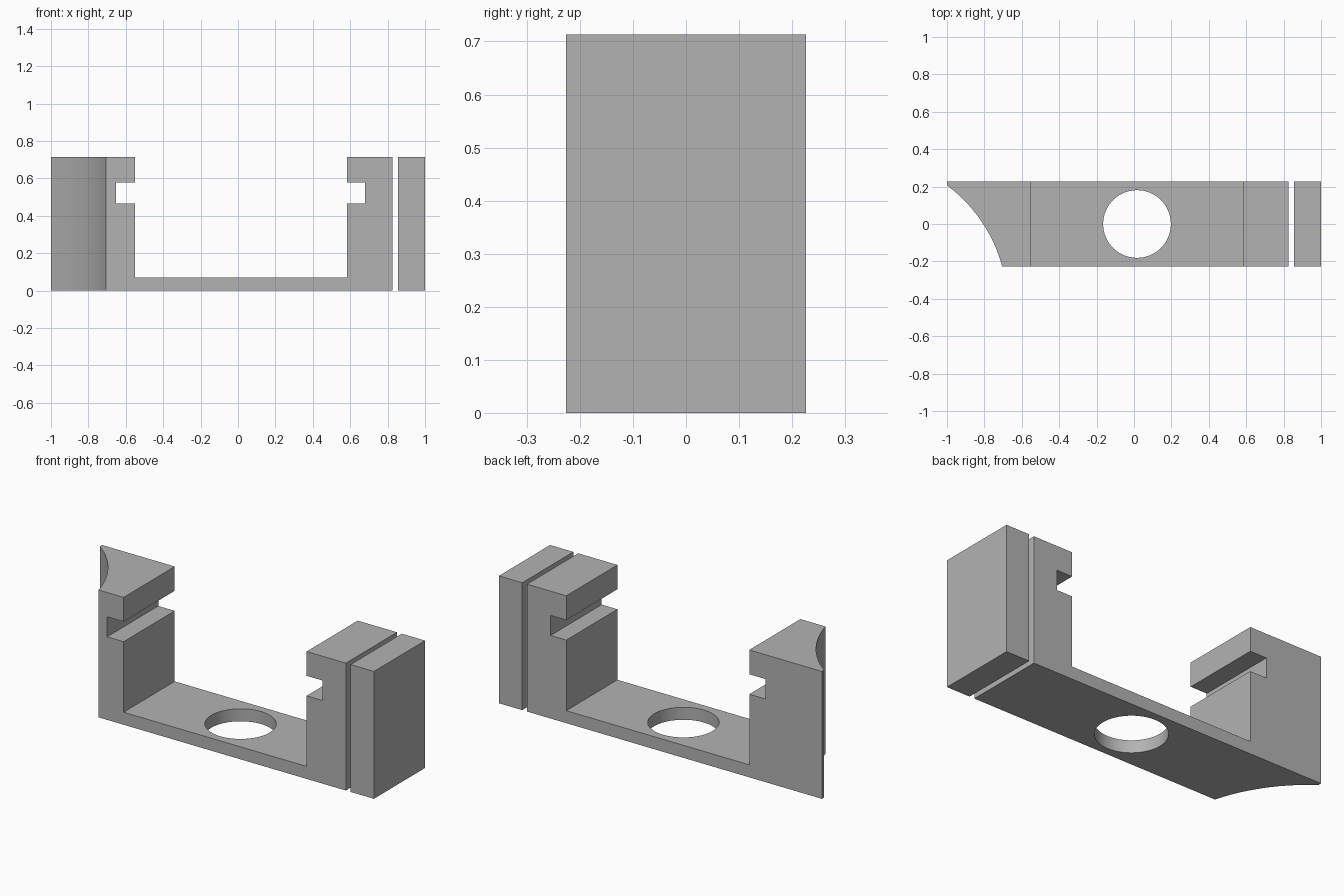
import bpy
import bmesh
import math

cube = bpy.data.objects.get("Cube")
if cube:
    bpy.data.objects.remove(cube, do_unlink=True)

HALF_DEPTH, HEIGHT, FLOOR = 0.226, 0.713, 0.07
NOTCH_LOW, NOTCH_HIGH = 0.465, 0.577

grey = bpy.data.materials.new("plain grey")
grey.use_nodes = True
colour = (0.45, 0.45, 0.45, 1)
grey.diffuse_color = colour
grey.node_tree.nodes["Principled BSDF"].inputs["Base Color"].default_value = colour


def extrude_profile(name, points, offset):
    """Make a solid by sweeping a closed outline of 3D points along offset."""
    bm = bmesh.new()
    face = bm.faces.new([bm.verts.new(p) for p in points])
    swept = bmesh.ops.extrude_face_region(bm, geom=[face])["geom"]
    verts = [v for v in swept if isinstance(v, bmesh.types.BMVert)]
    bmesh.ops.translate(bm, verts=verts, vec=offset)
    bmesh.ops.recalc_face_normals(bm, faces=bm.faces)
    mesh = bpy.data.meshes.new(name)
    bm.to_mesh(mesh)
    bm.free()
    mesh.materials.append(grey)
    obj = bpy.data.objects.new(name, mesh)
    bpy.context.collection.objects.link(obj)
    return obj


def cut_cylinder(target, name, x, y, radius, sides):
    """Bore a vertical cylinder out of the target."""
    ring = [(x + radius * math.cos(2 * math.pi * i / sides),
             y + radius * math.sin(2 * math.pi * i / sides), -0.2)
            for i in range(sides)]
    cutter = extrude_profile(name, ring, (0, 0, HEIGHT + 0.4))
    cutter.hide_render = True
    cutter.hide_set(True)
    cutter.display_type = 'WIRE'
    mod = target.modifiers.new(name, 'BOOLEAN')
    mod.operation = 'DIFFERENCE'
    mod.solver = 'EXACT'
    mod.object = cutter
    bpy.context.view_layer.objects.active = target
    bpy.ops.object.modifier_apply(modifier=mod.name)
    bpy.data.objects.remove(cutter, do_unlink=True)


def jaw(inner, notch, outer):
    """Outline of one upright, from the floor up and over to the outer foot."""
    return [(inner, FLOOR), (inner, NOTCH_LOW), (notch, NOTCH_LOW),
            (notch, NOTCH_HIGH), (inner, NOTCH_HIGH), (inner, HEIGHT),
            (outer, HEIGHT), (outer, 0)]


# U-shaped bracket with a notch inside each upright
outline = jaw(0.583, 0.68, 0.826) + jaw(-0.55, -0.652, -1.0)[::-1]
bracket = extrude_profile("bracket", [(x, -HALF_DEPTH, z) for x, z in outline],
                          (0, 2 * HALF_DEPTH, 0))

# Round hole in the floor and concave end on the right upright
cut_cylinder(bracket, "floor_hole", 0.016, 0, 0.181, 64)
cut_cylinder(bracket, "concave_end", -1.478, -0.436, 0.801, 128)

# Separate end block beyond the narrow gap
block = [(0.856, 0), (1.0, 0), (1.0, HEIGHT), (0.856, HEIGHT)]
extrude_profile("end_block", [(x, -HALF_DEPTH, z) for x, z in block],
                (0, 2 * HALF_DEPTH, 0))

# Smooth the curved walls, keep the corners crisp
bpy.ops.object.select_all(action='DESELECT')
bracket.select_set(True)
bpy.context.view_layer.objects.active = bracket
bpy.ops.object.shade_smooth_by_angle(angle=math.radians(30))
